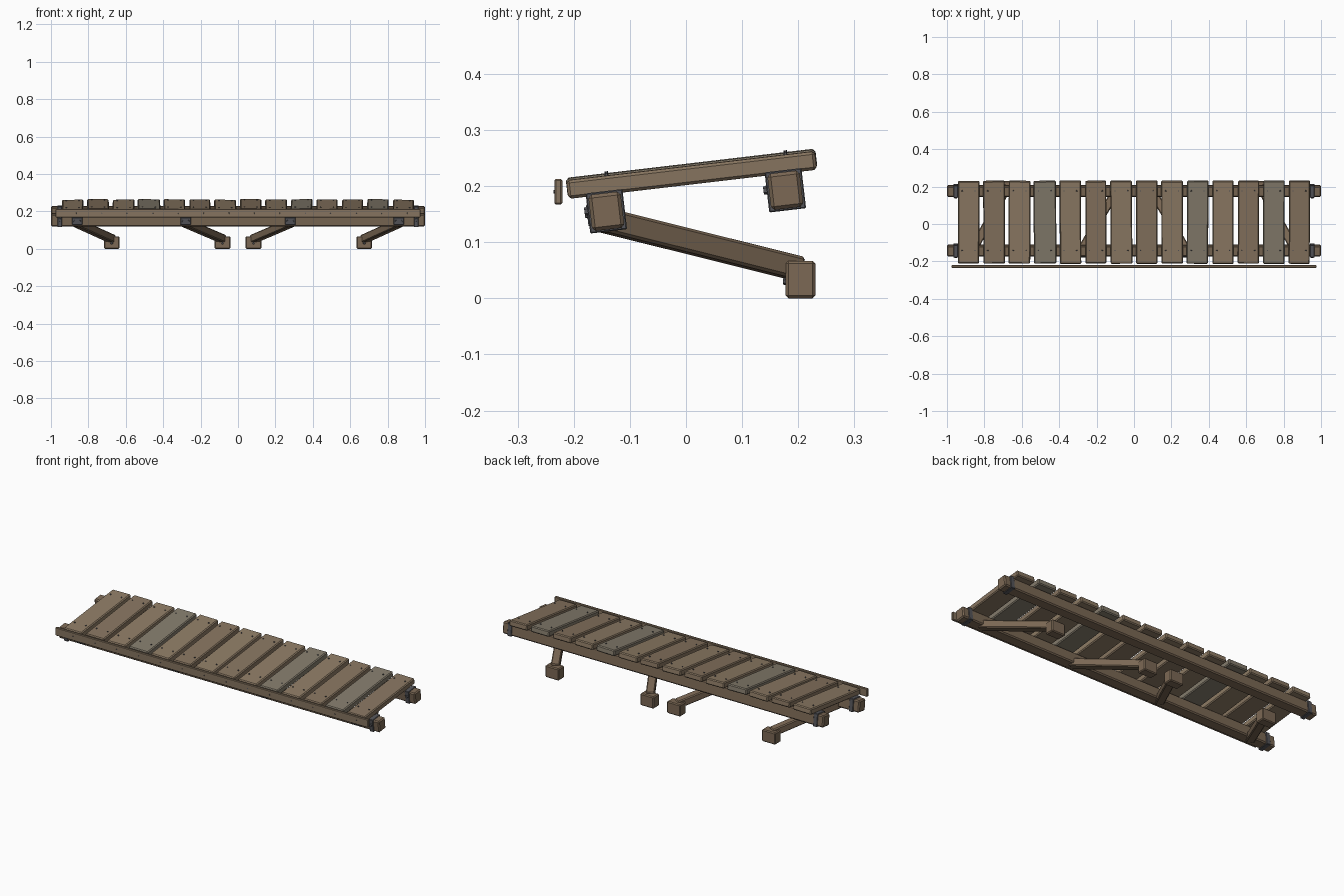
import bpy, bmesh, math, random
from mathutils import Matrix, Vector

if "Cube" in bpy.data.objects:
    bpy.data.objects.remove(bpy.data.objects["Cube"])

random.seed(4)
TILT = math.radians(6.7)
SLOPE = math.tan(TILT)


def material(name, rgb):
    m = bpy.data.materials.new(name)
    m.diffuse_color = (*rgb, 1)
    m.use_nodes = True
    m.node_tree.nodes["Principled BSDF"].inputs["Base Color"].default_value = m.diffuse_color
    return m


WOODS = [material("warm_wood", (0.27, 0.20, 0.13)), material("brown_wood", (0.24, 0.175, 0.115)),
         material("grey_wood", (0.23, 0.20, 0.15))]
FRAME = material("frame_wood", (0.20, 0.14, 0.09))
IRON = material("iron", (0.09, 0.09, 0.10))


def finish(name, bm, mat):
    me = bpy.data.meshes.new(name)
    bm.to_mesh(me)
    bm.free()
    me.materials.append(mat)
    ob = bpy.data.objects.new(name, me)
    bpy.context.collection.objects.link(ob)
    return ob


def box(name, loc, size, mat, rot=None, bevel=0.004):
    bm = bmesh.new()
    bmesh.ops.create_cube(bm, size=1)
    bmesh.ops.scale(bm, vec=size, verts=bm.verts)
    if bevel:
        bmesh.ops.bevel(bm, geom=bm.edges[:], offset=bevel, segments=1, affect='EDGES')
    ob = finish(name, bm, mat)
    ob.matrix_world = Matrix.Translation(loc) @ (rot or Matrix())
    return ob


def studs(name, points, radius, height, rot):
    # a group of short six-sided nail or bolt heads
    bm = bmesh.new()
    for p in points:
        bmesh.ops.create_cone(bm, cap_ends=True, segments=6, radius1=radius, radius2=radius * 0.75,
                              depth=height, matrix=Matrix.Translation(p) @ rot)
    return finish(name, bm, IRON)


tilt = Matrix.Rotation(TILT, 4, 'X')
face_front = Matrix.Rotation(math.pi / 2, 4, 'X')


def deck_z(y):
    return 0.222 + (y - 0.01) * SLOPE


# tilted deck planks, slightly irregular, with nails over both beams
nails = []
for i in range(14):
    x = (i - 6.5) * 0.136
    w = random.uniform(0.111, 0.121)
    dz = random.uniform(-0.002, 0.002)
    wobble = Matrix.Rotation(random.uniform(-0.008, 0.008), 4, 'Z') @ Matrix.Rotation(random.uniform(-0.02, 0.02), 4, 'Y')
    mat = WOODS[2] if i in (3, 9, 12) else WOODS[i % 2]
    box(f"plank_{i + 1}", (x, 0.01, 0.222 + dz), (w, 0.446 + random.uniform(-0.004, 0.002), 0.033),
        mat, tilt @ wobble, 0.005)
    for y in (-0.142, 0.177):
        for s in (-1, 1):
            nails.append((x + s * 0.034, y, deck_z(y) + 0.018 + dz))
studs("plank_nails", nails, 0.004, 0.005, tilt)

# two long beams with iron straps near the ends
for label, y in (("front", -0.142), ("back", 0.177)):
    z = deck_z(y) - 0.049
    box(f"{label}_beam", (0, y, z), (2.0, 0.058, 0.065), FRAME, tilt, 0.006)
    for side, sx in (("left", -1), ("right", 1)):
        box(f"{label}_{side}_strap", (sx * 0.953, y, z), (0.025, 0.066, 0.072), IRON, tilt, 0.002)
    studs(f"{label}_strap_bolts", [(sx * 0.953, y - 0.035, z) for sx in (-1, 1)], 0.009, 0.008,
          tilt @ face_front)

# thin trim board along the front edge
box("front_trim", (0, -0.2275, 0.19), (1.95, 0.014, 0.046), WOODS[1], None, 0.003)
studs("trim_nails", [((i - 6.5) * 0.136 + 0.02, -0.2345, 0.19) for i in range(14)], 0.004, 0.003, face_front)

# slanted braces with foot blocks and fixing plates, mirrored about x
for side, s in (("left", -1), ("right", 1)):
    for pos, x0, x1 in (("outer", 0.865, 0.675), ("inner", 0.285, 0.083)):
        tag = f"{side}_{pos}"
        a, b = Vector((s * x0, -0.145, 0.139)), Vector((s * x1, 0.2, 0.053))
        d = b - a
        rot = d.to_track_quat('Y', 'Z').to_matrix().to_4x4()
        box(f"{tag}_brace", (a + b) / 2, (0.045, d.length, 0.042), FRAME, rot, 0.005)
        box(f"{tag}_foot_block", (s * x1, 0.204, 0.0335), (0.084, 0.053, 0.067), FRAME, None, 0.005)
        box(f"{tag}_plate", (s * (x0 - 0.005), -0.172, 0.148), (0.055, 0.008, 0.04), IRON, tilt, 0.002)
        studs(f"{tag}_plate_bolts", [(s * (x0 - 0.005) + k, -0.177, 0.148) for k in (-0.015, 0.015)],
              0.006, 0.006, tilt @ face_front)
        studs(f"{tag}_block_bolt", [(s * x1, 0.176, 0.03)], 0.007, 0.006, face_front)
